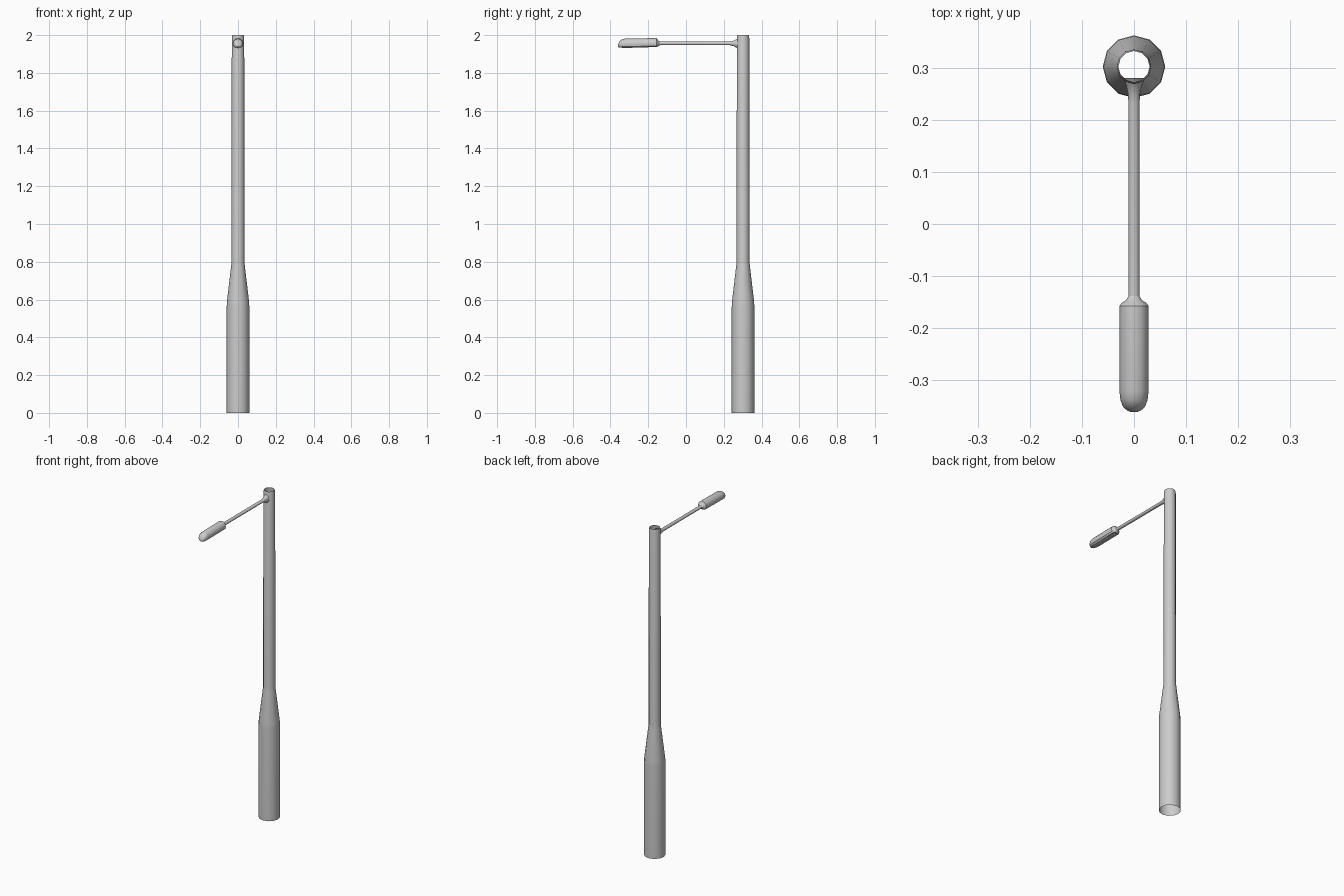
import bpy, bmesh, math

if "Cube" in bpy.data.objects:
    bpy.data.objects.remove(bpy.data.objects["Cube"])

SIDES = 12
POLE_Y = 0.302


def add_object(name, bm):
    bmesh.ops.recalc_face_normals(bm, faces=bm.faces)
    mesh = bpy.data.meshes.new(name)
    bm.to_mesh(mesh)
    bm.free()
    obj = bpy.data.objects.new(name, mesh)
    bpy.context.collection.objects.link(obj)
    bpy.ops.object.select_all(action='DESELECT')
    obj.select_set(True)
    bpy.context.view_layer.objects.active = obj
    bpy.ops.object.shade_smooth_by_angle(angle=math.radians(35))
    return obj


def loft(bm, rings):
    """Join successive rings of points with quads."""
    vs = [[bm.verts.new(p) for p in ring] for ring in rings]
    for a, b in zip(vs, vs[1:]):
        for i in range(SIDES):
            j = (i + 1) % SIDES
            bm.faces.new((a[i], a[j], b[j], b[i]))
    return vs


def circle():
    return [(math.cos(t), math.sin(t)) for t in
            (2 * math.pi * i / SIDES for i in range(SIDES))]


def section(y, width, height, zc, floor=0.0):
    """Upright ring across the arm, cut flat at the floor height."""
    return [(width * c, y, max(zc + height * s, floor)) for c, s in circle()]


# Pole: open tube, wide at the base, with a tapered shoulder
bm = bmesh.new()
profile = [(0.06, 0), (0.06, 0.56), (0.0585, 0.59), (0.036, 0.78),
           (0.034, 0.80), (0.033, 1.985), (0.030, 2.0)]
loft(bm, [[(r * c, POLE_Y + r * s, z) for c, s in circle()] for r, z in profile])
add_object("pole", bm)

# Arm: thin rod flaring into the pole
bm = bmesh.new()
arm = [(0.280, 0.021, 0.032), (0.266, 0.015, 0.022), (0.252, 0.012, 0.014),
       (0.232, 0.0105, 0.0095), (-0.142, 0.0105, 0.0095)]
loft(bm, [section(y, w, h, 1.956) for y, w, h in arm])
add_object("arm", bm)

# Lamp head: rounded top, flat underside, rounded nose
bm = bmesh.new()
head = [(-0.138, 0.0105, 0.0095, 1.956, 1.94), (-0.146, 0.015, 0.014, 1.956, 1.94),
        (-0.151, 0.023, 0.021, 1.956, 1.938), (-0.157, 0.028, 0.028, 1.956, 1.937),
        (-0.320, 0.028, 0.028, 1.954, 1.932), (-0.338, 0.026, 0.026, 1.952, 1.933),
        (-0.351, 0.021, 0.019, 1.949, 1.934), (-0.358, 0.013, 0.010, 1.945, 1.936),
        (-0.361, 0.006, 0.005, 1.942, 1.937)]
rings = loft(bm, [section(*s) for s in head])
bm.faces.new(rings[0])
bm.faces.new(rings[-1])
bmesh.ops.recalc_face_normals(bm, faces=bm.faces)
# Recessed light panel underneath
panel = [f for f in bm.faces if f.normal.z < -0.95 and
         -0.355 < f.calc_center_median().y < -0.155]
bmesh.ops.inset_region(bm, faces=panel, thickness=0.003, depth=-0.004)
add_object("lamp_head", bm)
